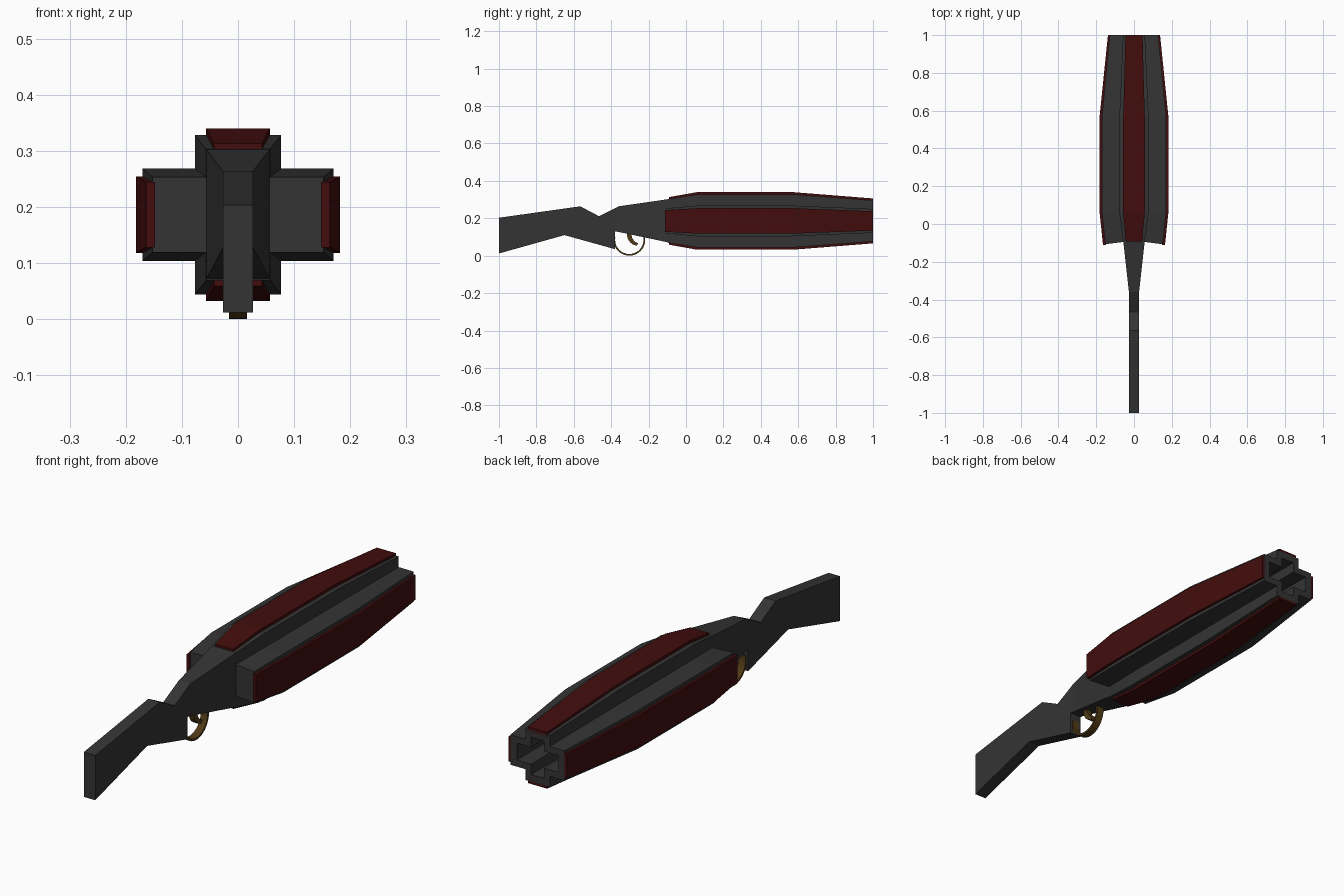
import bpy, bmesh, math

if "Cube" in bpy.data.objects:
    bpy.data.objects.remove(bpy.data.objects["Cube"])

CZ = 0.186  # height of the barrel axis


def material(name, rgb):
    m = bpy.data.materials.new(name)
    m.diffuse_color = (*rgb, 1)
    m.use_nodes = True
    m.node_tree.nodes["Principled BSDF"].inputs["Base Color"].default_value = m.diffuse_color
    return m


GREY = material("dark_grey", (0.034, 0.034, 0.034))
RED = material("dark_red", (0.056, 0.004, 0.004))
BRASS = material("dark_brass", (0.08, 0.042, 0.008))


def finish(name, bm, mat):
    bmesh.ops.recalc_face_normals(bm, faces=bm.faces)
    me = bpy.data.meshes.new(name)
    bm.to_mesh(me)
    bm.free()
    me.materials.append(mat)
    ob = bpy.data.objects.new(name, me)
    bpy.context.collection.objects.link(ob)
    return ob


def loft(name, sections, mat):
    """Skin a list of closed loops and cap both ends."""
    bm = bmesh.new()
    rings = [[bm.verts.new(p) for p in s] for s in sections]
    n = len(rings[0])
    for a, b in zip(rings, rings[1:]):
        for i in range(n):
            j = (i + 1) % n
            bm.faces.new((a[i], a[j], b[j], b[i]))
    bm.faces.new(rings[0])
    bm.faces.new(rings[-1])
    return finish(name, bm, mat)


def slab(name, profile, width, mat):
    """Side profile (y, z) given a symmetric width in x."""
    return loft(name, [[(s * width, y, z) for y, z in profile] for s in (-1, 1)], mat)


def cross(y, hx, az, vx, hz, tilt=0.0):
    """Plus-shaped section: side arms hx by az, upright vx by hz."""
    pts = [(hx, az), (vx, az), (vx, hz), (-vx, hz), (-vx, az), (-hx, az),
           (-hx, -az), (-vx, -az), (-vx, -hz), (vx, -hz), (vx, -az), (hx, -az)]
    return [(x, y - (tilt if abs(x) == hx else 0), CZ + z) for x, z in pts]


# Hollow barrel shroud: outer skin, muzzle rim, then the bore
loft("barrel_shroud", [
    cross(-0.095, 0.152, 0.067, 0.057, 0.117, 0.012),
    cross(0.06, 0.170, 0.082, 0.077, 0.142),
    cross(0.57, 0.170, 0.082, 0.077, 0.142),
    cross(1.0, 0.128, 0.064, 0.058, 0.110),
    cross(1.0, 0.098, 0.036, 0.031, 0.080),
    cross(0.5, 0.098, 0.036, 0.031, 0.080)], GREY)

# Red armour plates: (y, inner distance, outer distance, half width)
TOP = [(-0.092, 0.105, 0.127, 0.043), (0.06, 0.13, 0.154, 0.057),
       (0.57, 0.13, 0.154, 0.057), (1.0, 0.10, 0.120, 0.045)]
SIDE = [(-0.112, 0.148, 0.164, 0.058), (0.06, 0.16, 0.182, 0.068),
        (0.57, 0.16, 0.182, 0.068), (1.0, 0.12, 0.138, 0.052)]


def plate(name, stations, vertical, sign):
    secs = []
    for y, a, b, w in stations:
        loop = [(a, -w), (b, -w), (b, w), (a, w)]
        secs.append([(u, y, CZ + sign * d) if vertical else (sign * d, y, CZ + u)
                     for d, u in loop])
    loft(name, secs, RED)


plate("top_plate", TOP, True, 1)
plate("bottom_plate", TOP, True, -1)
plate("right_plate", SIDE, False, 1)
plate("left_plate", SIDE, False, -1)

# Shoulder stock and grip
slab("stock", [(-1, 0.012), (-1, 0.203), (-0.565, 0.264), (-0.465, 0.211),
               (-0.36, 0.264), (-0.36, 0.127), (-0.38, 0.13), (-0.38, 0.035),
               (-0.65, 0.11)], 0.027, GREY)

# Receiver flaring from the grip to the shroud
loft("receiver", [[(-w, y, lo), (w, y, lo), (w, y, hi), (-w, y, hi)]
                  for y, w, lo, hi in ((-0.36, 0.027, 0.127, 0.264),
                                       (-0.09, 0.057, 0.070, 0.303))], GREY)


def arc(cy, cz, r, a0, a1, n):
    return [(cy + r * math.cos(math.radians(a0 + (a1 - a0) * i / n)),
             cz + r * math.sin(math.radians(a0 + (a1 - a0) * i / n)))
            for i in range(n + 1)]


# Trigger guard and curved trigger
slab("trigger_guard", arc(-0.303, 0.085, 0.085, 170, 372, 18)
     + arc(-0.303, 0.085, 0.076, 372, 170, 18), 0.016, BRASS)
slab("trigger", arc(-0.255, 0.113, 0.06, 165, 262, 8)
     + arc(-0.243, 0.113, 0.048, 255, 165, 8), 0.012, BRASS)
